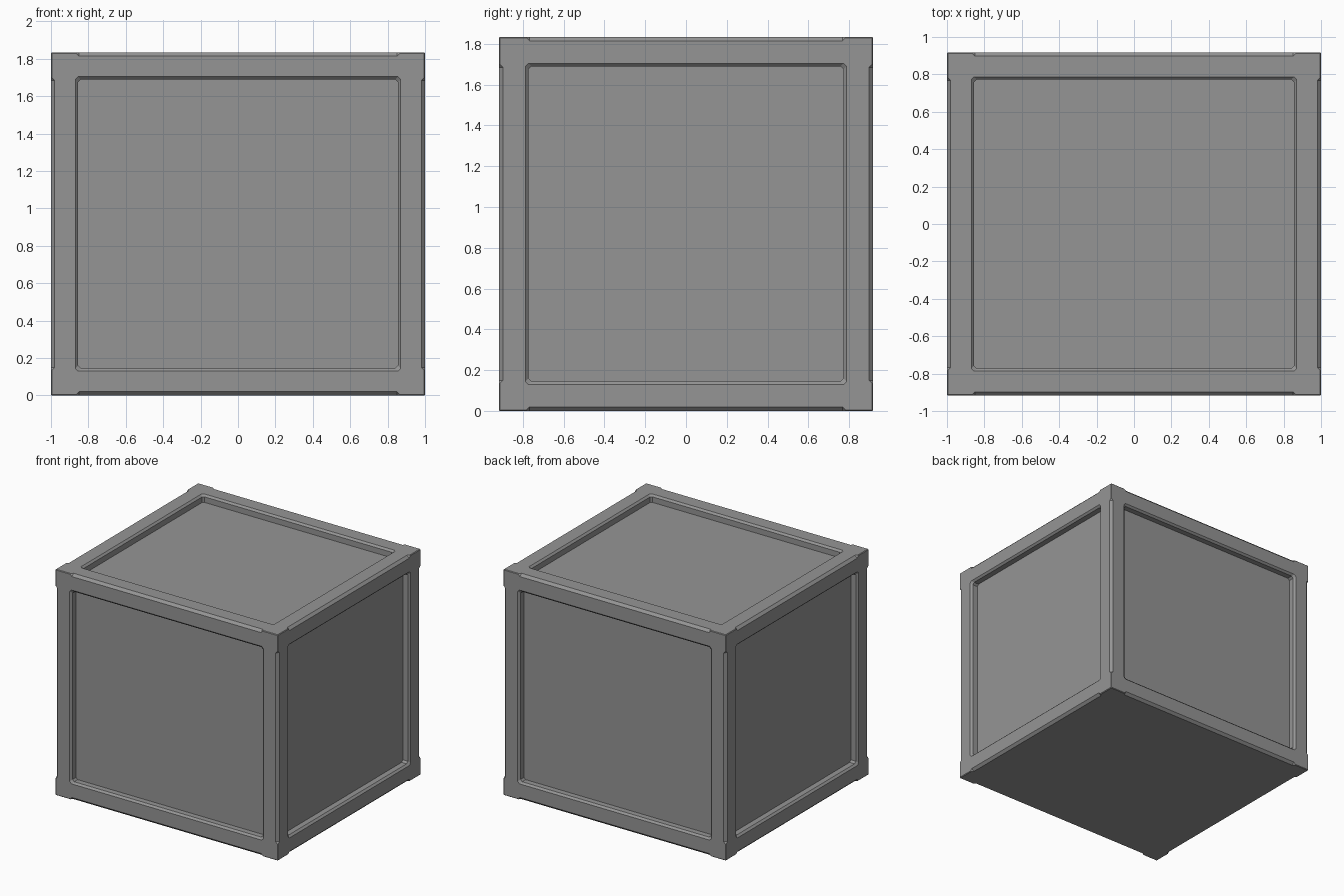
import bpy, bmesh
from itertools import product
from mathutils import Vector

if "Cube" in bpy.data.objects:
    bpy.data.objects.remove(bpy.data.objects["Cube"])

HALF = (1.0, 0.917, 0.917)      # half sizes of the crate
BORDER = 0.13                   # frame width around each panel
CHAMFER = 0.02                  # cut along each outer edge
CENTRE = Vector((0, 0, HALF[2]))


def make_object(name, bm):
    bmesh.ops.recalc_face_normals(bm, faces=bm.faces[:])
    mesh = bpy.data.meshes.new(name)
    bm.to_mesh(mesh)
    bm.free()
    obj = bpy.data.objects.new(name, mesh)
    bpy.context.collection.objects.link(obj)
    obj.location = CENTRE
    return obj


def point(axes, values):
    p = Vector((0, 0, 0))
    for a, v in zip(axes, values):
        p[a] = v
    return p


def add_recess(bm, a, side):
    """Panel recess: octagonal opening, bevelled lip, straight wall."""
    b, c = (a + 1) % 3, (a + 2) % 3
    rings = []
    for inset, depth in ((-0.02, -0.02), (0.015, 0.015), (0.015, 0.06)):
        u, v = HALF[b] - BORDER - inset, HALF[c] - BORDER - inset
        k = 0.015
        outline = [(u, v - k), (u - k, v), (k - u, v), (-u, v - k),
                   (-u, k - v), (k - u, -v), (u - k, -v), (u, k - v)]
        rings.append([bm.verts.new(point((a, b, c), (side * (HALF[a] - depth), p, q)))
                      for p, q in outline])
    for low, high in zip(rings, rings[1:]):
        for i in range(8):
            j = (i + 1) % 8
            bm.faces.new((low[i], low[j], high[j], high[i]))
    bm.faces.new(rings[0])
    bm.faces.new(rings[-1])


def add_edge_cut(bm, a, sb, sc):
    """Stopped chamfer along one outer edge, leaving the corner block whole."""
    b, c = (a + 1) % 3, (a + 2) % 3
    B, C, k = HALF[b], HALF[c], CHAMFER
    length = HALF[a] - 0.15
    verts = []
    for s in (-1, 1):
        for l, p, q in ((length, B - 2 * k, C + k), (length, B + k, C - 2 * k),
                        (length + 3 * k, B + k, C + k)):
            verts.append(bm.verts.new(point((a, b, c), (s * l, sb * p, sc * q))))
    bm.faces.new(verts[:3])
    bm.faces.new(verts[3:])
    for i in range(3):
        j = (i + 1) % 3
        bm.faces.new((verts[i], verts[j], verts[3 + j], verts[3 + i]))


# Dark grey finish
grey = bpy.data.materials.new("dark_grey")
grey.diffuse_color = (0.3, 0.3, 0.3, 1)
grey.use_nodes = True
grey.node_tree.nodes["Principled BSDF"].inputs["Base Color"].default_value = grey.diffuse_color

# Solid block with very slightly broken edges
bm = bmesh.new()
bmesh.ops.create_cube(bm, size=2)
bmesh.ops.scale(bm, vec=HALF, verts=bm.verts[:])
bmesh.ops.bevel(bm, geom=bm.edges[:], offset=0.005, segments=1, affect='EDGES')
crate = make_object("crate_frame_and_panels", bm)
crate.data.materials.append(grey)

# Panel recesses on every face but the flat underside, plus all edge chamfers
bm = bmesh.new()
for axis, side in product(range(3), (-1, 1)):
    if (axis, side) != (2, -1):
        add_recess(bm, axis, side)
for axis, sb, sc in product(range(3), (-1, 1), (-1, 1)):
    add_edge_cut(bm, axis, sb, sc)
cutter = make_object("crate_cutter", bm)
cutter.data.materials.append(grey)
cutter.hide_render = True

# Carve the block
mod = crate.modifiers.new("carve", 'BOOLEAN')
mod.operation = 'DIFFERENCE'
mod.solver = 'EXACT'
mod.object = cutter
bpy.context.view_layer.objects.active = crate
crate.select_set(True)
bpy.ops.object.modifier_apply(modifier=mod.name)
bpy.data.objects.remove(cutter)
